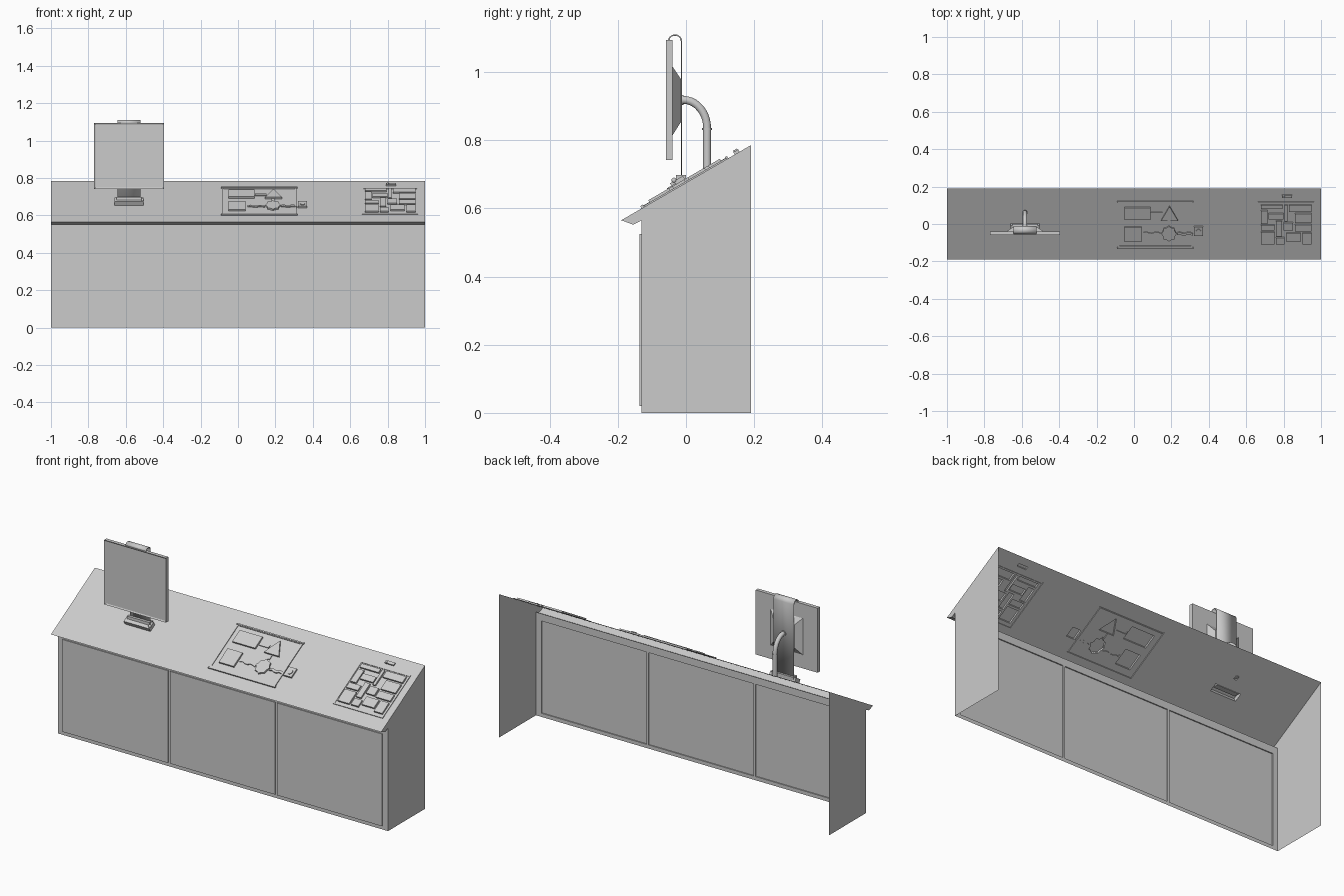
import bpy, bmesh
from math import cos, sin, tau, pi, atan2
from mathutils import Matrix, Vector

if "Cube" in bpy.data.objects:
    bpy.data.objects.remove(bpy.data.objects["Cube"])

SLOPE = atan2(0.22, 0.38)
C = cos(SLOPE)


def finish(name, bm, smooth=False, normals=True):
    if normals:
        bmesh.ops.recalc_face_normals(bm, faces=bm.faces[:])
    me = bpy.data.meshes.new(name)
    bm.to_mesh(me)
    bm.free()
    ob = bpy.data.objects.new(name, me)
    bpy.context.collection.objects.link(ob)
    if smooth:
        for o in bpy.context.selected_objects:
            o.select_set(False)
        ob.select_set(True)
        bpy.context.view_layer.objects.active = ob
        bpy.ops.object.shade_smooth_by_angle()
    return ob


def box_bm(x0, x1, y0, y1, z0, z1):
    bm = bmesh.new()
    m = Matrix.Translation(((x0 + x1) / 2, (y0 + y1) / 2, (z0 + z1) / 2))
    bmesh.ops.create_cube(bm, size=1, matrix=m @ Matrix.Diagonal((x1 - x0, y1 - y0, z1 - z0, 1)))
    return bm


def strip(name, pts, x0, x1, smooth=False):
    """Sheet made by sweeping a y-z polyline along x."""
    bm = bmesh.new()
    rows = [[bm.verts.new((x, y, z)) for y, z in pts] for x in (x0, x1)]
    for i in range(len(pts) - 1):
        bm.faces.new((rows[0][i], rows[1][i], rows[1][i + 1], rows[0][i + 1]))
    return finish(name, bm, smooth)


def rect(x0, y0, x1, y1):
    return [(x0, y0), (x1, y0), (x1, y1), (x0, y1)]


def disc(x, y, r, n, r2=None):
    return [(x + (r2 if r2 and i % 2 else r) * cos(tau * i / n),
             y + (r2 if r2 and i % 2 else r) * sin(tau * i / n)) for i in range(n)]


def ring(bm, pts, h):
    vs = [bm.verts.new((x, y / C, h)) for x, y in pts]
    return vs, [bm.edges.new((vs[i - 1], vs[i])) for i in range(len(vs))]


def rise(bm, h0, shape):
    """Step an outline from h0 to its own height, cap it around its children."""
    pts, h1, kids = shape
    low, low_e = ring(bm, pts, h0)
    top, top_e = ring(bm, pts, h1)
    for i in range(len(pts)):
        bm.faces.new((low[i - 1], low[i], top[i], top[i - 1]))
    fill(bm, top_e, h1, kids)
    return low_e


def fill(bm, edges, h, kids):
    edges = list(edges)
    for k in kids:
        edges += rise(bm, h, k)
    bmesh.ops.triangle_fill(bm, edges=edges, use_beauty=True, normal=(0, 0, 1))


# raised diagram shapes, with links between them
wave = [(0.05 + 0.095 * i / 6, -0.05 + 0.004 * sin(i * 1.8)) for i in range(7)]
wave_r = [(0.23 + 0.085 * i / 6, -0.05 + 0.004 * sin(i * 1.8)) for i in range(7)]


def band(path, w):
    return [(x, y - w) for x, y in path] + [(x, y + w) for x, y in reversed(path)]


H = 0.011
diagram = [(s, H, []) for s in (
    rect(-0.05, 0.027, 0.088, 0.092), rect(-0.05, -0.09, 0.04, -0.012),
    [(0.145, 0.022), (0.235, 0.022), (0.19, 0.098)], disc(0.187, -0.048, 0.04, 16, 0.034))]
diagram += [(s, 0.006, []) for s in (
    rect(0.092, 0.05, 0.152, 0.064), rect(0.18, -0.004, 0.195, 0.018), band(wave, 0.006))]

# woven block puzzle
blocks = [(.68, .005, .715, .075), (.72, .03, .80, .06), (.805, .02, .82, .105),
          (.83, .07, .95, .105), (.86, .01, .95, .06), (.68, -.105, .75, -.04),
          (.76, -.06, .79, .02), (.80, -.03, .85, .01), (.815, -.09, .89, -.045),
          (.90, -.105, .95, -.045), (.86, -.035, .95, 0), (.76, -.105, .805, -.07),
          (.68, .085, .795, .105), (.68, -.03, .75, -.002)]
puzzle = [(rect(*b), H, []) for b in blocks]

top_parts = [
    (rect(-0.085, -0.123, 0.312, 0.123), 0.005, [(rect(-0.078, -0.115, 0.305, 0.115), 0.001, diagram)]),
    (rect(0.663, -0.123, 0.963, 0.12), 0.004, [(rect(0.67, -0.116, 0.956, 0.113), 0.001, puzzle)]),
    (rect(0.32, -0.06, 0.368, -0.012), 0.010, []),
    (rect(0.79, 0.143, 0.845, 0.157), 0.008, []),
    (rect(-0.66, -0.036, -0.505, 0.002), 0.022, []),
    (disc(-0.583, 0.062, 0.011, 16), 0.010, []),
]

# sloping top sheet with every embossed part
bm = bmesh.new()
fill(bm, ring(bm, rect(-1, -0.19, 1, 0.19), 0)[1], 0, top_parts)
# bars, link and key head lying on the sheet
for s, h in ((rect(-0.09, -0.13, 0.317, -0.122), 0.008), (rect(-0.09, 0.118, 0.317, 0.124), 0.008),
             (band(wave_r, 0.006), 0.008)):
    rise(bm, 0, (s, h, []))
rise(bm, 0.010, (disc(0.345, -0.036, 0.014, 10), 0.014, []))
rise(bm, 0.008, (disc(0.80, 0.15, 0.006, 10), 0.012, []))
bm.transform(Matrix.Translation((0, 0, 0.675)) @ Matrix.Rotation(SLOPE, 4, 'X'))
finish("sloping_top", bm)

# front lip under the top
lip = [(-0.19, 0.565), (-0.155, 0.552), (-0.13, 0.565)]
strip("front_lip", lip, -1, 1)

# side sheets
for side, x in (("left", -1), ("right", 1)):
    bm = bmesh.new()
    bm.faces.new([bm.verts.new((x, y, z)) for y, z in
                  [(-0.13, 0), (0.19, 0), (0.19, 0.785)] + lip])
    finish(side + "_side", bm)

# front sheet with three raised panels
xs = [-1, -0.97, -0.33, -0.318, 0.318, 0.33, 0.967, 1]
zs = [0, 0.02, 0.525, 0.565]
bm = bmesh.new()
g = [[bm.verts.new((x, -0.13, z)) for x in xs] for z in zs]
panels = []
for r in range(3):
    for c in range(7):
        f = bm.faces.new((g[r][c], g[r][c + 1], g[r + 1][c + 1], g[r + 1][c]))
        if r == 1 and c in (1, 3, 5):
            panels.append(f)
for f in bmesh.ops.extrude_discrete_faces(bm, faces=panels)["faces"]:
    bmesh.ops.translate(bm, verts=f.verts[:], vec=(0, -0.006, 0))
finish("front_panels", bm)

# monitor with a recessed screen
bm = box_bm(-0.77, -0.395, -0.059, -0.039, 0.741, 1.094)
bm.normal_update()
face = min(bm.faces, key=lambda f: f.calc_center_median().y)
bmesh.ops.inset_individual(bm, faces=[face], thickness=0.01)
bmesh.ops.translate(bm, verts=face.verts[:], vec=(0, 0.004, 0))
finish("monitor", bm)

# tapered housing behind the monitor
bm = box_bm(-0.68, -0.485, -0.039, -0.015, 0.815, 1.015)
for v in bm.verts:
    if v.co.y > -0.02:
        v.co.x = -0.583 + (v.co.x + 0.583) * 0.65
        v.co.z = 0.916 + (v.co.z - 0.915) * 0.63
finish("monitor_housing", bm)

# hanging strap over the monitor, held in a clamp
strap = strip("strap", [(-0.013, 0.685), (-0.013, 1.09), (-0.017, 1.102), (-0.027, 1.108),
                        (-0.04, 1.107), (-0.048, 1.101), (-0.051, 1.092)], -0.645, -0.521, True)
mod = strap.modifiers.new("thickness", 'SOLIDIFY')
mod.thickness = 0.004
mod.offset = 0
finish("strap_clamp", box_bm(-0.65, -0.515, -0.03, 0.0, 0.675, 0.698))
bm = bmesh.new()
bmesh.ops.create_uvsphere(bm, u_segments=12, v_segments=8, radius=0.008,
                          matrix=Matrix.Translation((-0.51, -0.035, 0.682)))
finish("clamp_knob", bm, True)

# bent support pole with collars
cu = bpy.data.curves.new("support_pole", 'CURVE')
cu.dimensions = '3D'
cu.bevel_depth = 0.012
cu.bevel_resolution = 3
cu.use_fill_caps = True
path = [(0.062, 0.712), (0.062, 0.832)]
path += [(-0.008 + 0.07 * cos(a * pi / 20), 0.835 + 0.083 * sin(a * pi / 20)) for a in range(1, 11)]
path.append((-0.017, 0.918))
sp = cu.splines.new('POLY')
sp.points.add(len(path) - 1)
for p, (y, z) in zip(sp.points, path):
    p.co = (-0.583, y, z, 1)
bpy.context.collection.objects.link(bpy.data.objects.new("support_pole", cu))
for name, loc, rot in (("lower_collar", (0.062, 0.832), 0), ("upper_collar", (-0.01, 0.918), pi / 2)):
    bm = bmesh.new()
    bmesh.ops.create_cone(bm, cap_ends=True, segments=16, radius1=0.0145, radius2=0.0145, depth=0.006,
                          matrix=Matrix.Translation((-0.583, *loc)) @ Matrix.Rotation(rot, 4, 'X'))
    finish(name, bm, True)
